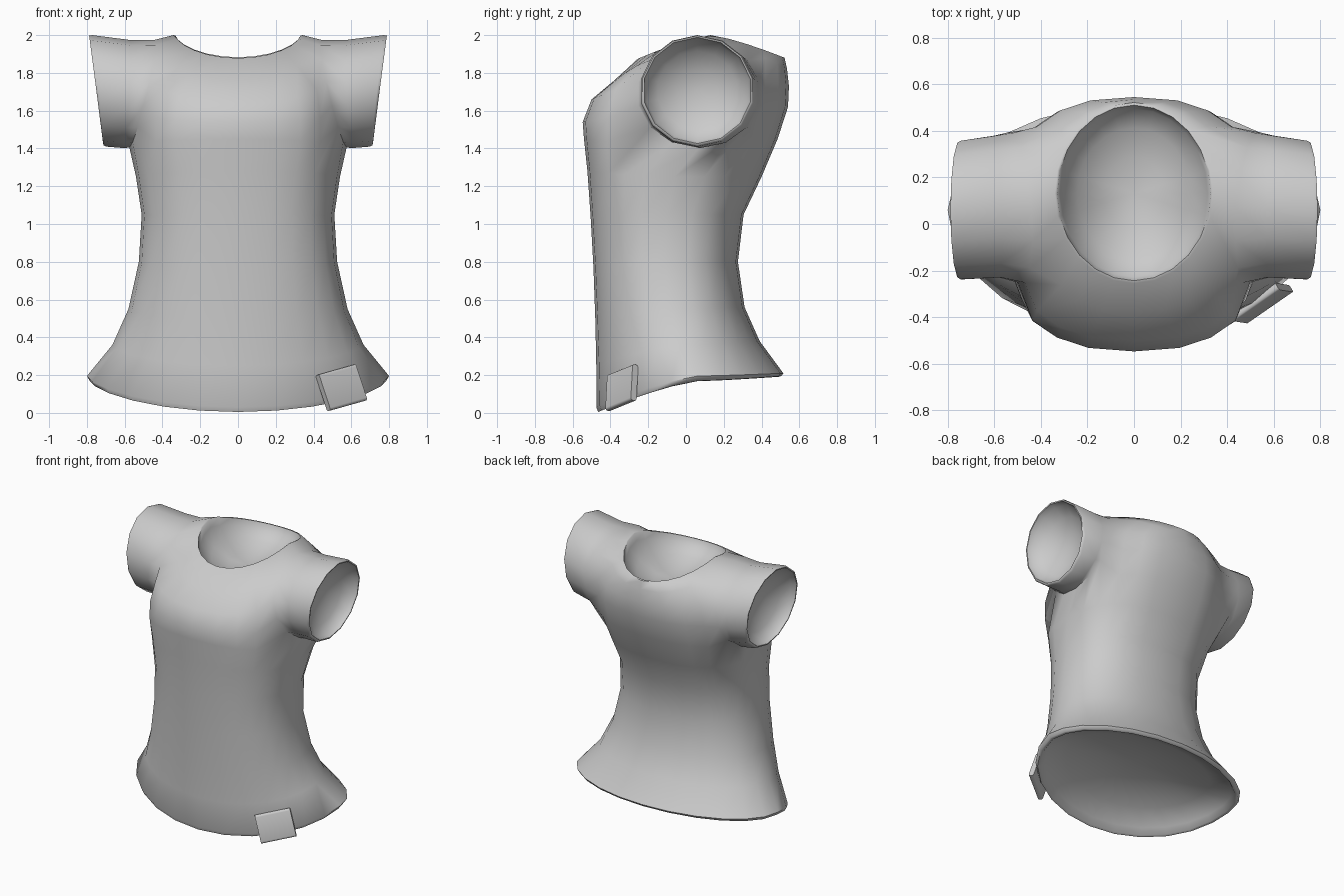
import bpy, bmesh, math
from mathutils import Vector, Matrix

if "Cube" in bpy.data.objects:
    bpy.data.objects.remove(bpy.data.objects["Cube"])

mat = bpy.data.materials.new("plain grey cloth")
mat.use_nodes = True
GREY = (0.6, 0.6, 0.6, 1)
mat.diffuse_color = GREY
mat.node_tree.nodes["Principled BSDF"].inputs["Base Color"].default_value = GREY

SEGS = 24


def finish(bm, name, angle):
    bmesh.ops.recalc_face_normals(bm, faces=bm.faces)
    mesh = bpy.data.meshes.new(name)
    bm.to_mesh(mesh)
    bm.free()
    obj = bpy.data.objects.new(name, mesh)
    bpy.context.collection.objects.link(obj)
    mesh.materials.append(mat)
    bpy.ops.object.select_all(action="DESELECT")
    obj.select_set(True)
    bpy.context.view_layer.objects.active = obj
    bpy.ops.object.shade_smooth_by_angle(angle=math.radians(angle))
    return obj


def bridge(bm, a, b):
    n = len(a)
    for i in range(n):
        k = (i + 1) % n
        bm.faces.new((a[i], a[k], b[k], b[i]))


def bowl(bm, rim, inward):
    """Close an opening with a thin lip and a shallow hollow."""
    centre = sum((v.co for v in rim), Vector()) / len(rim)
    last = rim
    for scale, depth in ((0.97, 0.0), (0.93, 0.25), (0.72, 0.6), (0.4, 0.9)):
        ring = []
        for v in rim:
            spoke = v.co - centre
            lift = spoke.project(inward)
            # The rim's rise and fall fades out towards the middle
            co = centre + (spoke - lift) * scale + lift * scale ** 2 + inward * depth
            ring.append(bm.verts.new(co))
        bridge(bm, last, ring)
        last = ring
    tip = bm.verts.new(centre + inward)
    for i, v in enumerate(last):
        bm.faces.new((v, last[(i + 1) % len(last)], tip))


def torso_ring(bm, w, front, mid, back, zf, zs, zb, p):
    ring = []
    for j in range(SEGS):
        a = math.tau * j / SEGS
        s, c = math.sin(a), -math.cos(a)
        x = math.copysign(abs(s) ** p, s) * w
        y = mid + ((front if c < 0 else back) - mid) * abs(c) ** p
        z = zs + ((zf if c < 0 else zb) - zs) * abs(c) ** 1.3
        ring.append(bm.verts.new((x, y, z)))
    return ring


# Torso: half width, then y at front, side and back, then z at front, side and back
bm = bmesh.new()
rings = [torso_ring(bm, *r) for r in (
    (0.785, -0.465, 0.06, 0.505, 0.005, 0.170, 0.195, 1.0),
    (0.80, -0.475, 0.06, 0.515, 0.03, 0.195, 0.21, 1.0),
    (0.665, -0.475, -0.03, 0.39, 0.25, 0.36, 0.38, 0.95),
    (0.58, -0.48, -0.08, 0.31, 0.49, 0.55, 0.56, 0.88),
    (0.525, -0.49, -0.11, 0.275, 0.77, 0.80, 0.80, 0.85),
    (0.51, -0.505, -0.10, 0.305, 1.04, 1.05, 1.05, 0.82),
    (0.54, -0.522, -0.06, 0.40, 1.28, 1.25, 1.25, 0.8),
    (0.575, -0.54, -0.03, 0.485, 1.45, 1.42, 1.45, 0.8),
    (0.575, -0.547, 0.0, 0.54, 1.54, 1.60, 1.62, 0.8),
    (0.55, -0.50, 0.02, 0.545, 1.66, 1.80, 1.73, 0.8),
    (0.42, -0.38, 0.08, 0.535, 1.76, 1.972, 1.82, 0.85),
    (0.34, -0.255, 0.13, 0.522, 1.875, 2.0, 1.88, 1.0),
)]
ARM_LOW, ARM_HIGH = 7, 10
for i in range(len(rings) - 1):
    for j in range(SEGS):
        if ARM_LOW <= i < ARM_HIGH and 4 <= j % 12 < 8:
            continue
        k = (j + 1) % SEGS
        bm.faces.new((rings[i][j], rings[i][k], rings[i + 1][k], rings[i + 1][j]))

# Armhole border, starting under the arm and going round by the back
hole = [(ARM_LOW, j) for j in (6, 7, 8)]
hole += [(i, 8) for i in range(ARM_LOW + 1, ARM_HIGH)]
hole += [(ARM_HIGH, j) for j in (8, 7, 6, 5, 4)]
hole += [(i, 4) for i in range(ARM_HIGH - 1, ARM_LOW, -1)]
hole += [(ARM_LOW, j) for j in (4, 5)]


def sleeve_point(side, n, low_x, high_x, back_x, cy, ry, cz, rz):
    a = math.tau * n / len(hole) - math.pi / 2
    s, c = math.sin(a), math.cos(a)
    x = low_x + (high_x - low_x) * (s + 1) / 2 + back_x * c
    return Vector((side * x, cy + ry * c, cz + rz * s))


# Sleeves: round off each armhole, then extend it outwards
for side in (1, -1):
    last = [rings[i][(side * j) % SEGS] for i, j in hole]
    for n, v in enumerate(last):
        v.co = sleeve_point(side, n, 0.575, 0.44, 0.025, 0.07, 0.33, 1.69, 0.285)
    for shape in (
        (0.605, 0.57, 0.01, 0.075, 0.312, 1.688, 0.286),
        (0.70, 0.772, 0, 0.06, 0.305, 1.705, 0.295),
        (0.712, 0.788, 0, 0.06, 0.297, 1.707, 0.29),
    ):
        ring = [bm.verts.new(sleeve_point(side, n, *shape)) for n in range(len(hole))]
        bridge(bm, last, ring)
        last = ring
    bowl(bm, last, Vector((-0.15 * side, 0, 0)))

# Neck and hem openings
bowl(bm, rings[-1], Vector((0, 0, -0.19)))
bowl(bm, rings[0], Vector((0, 0, 0.15)))
bmesh.ops.delete(bm, geom=[v for v in bm.verts if not v.link_faces], context="VERTS")
finish(bm, "shirt", 60)

# Small cloth tag folded over the hem
bm = bmesh.new()
bmesh.ops.create_cube(bm, size=1)
across = Vector((0.195, 0.135, 0.055))
up = Vector((-0.062, 0.01, 0.19))
out = across.cross(up).normalized()
basis = Matrix((across, up, out * 0.036)).transposed().to_4x4()
bm.transform(Matrix.Translation((0.548, -0.34, 0.133)) @ basis)
low = [e for e in bm.edges
       if abs((e.verts[0].co - e.verts[1].co).normalized().dot(across.normalized())) > 0.95]
bmesh.ops.bevel(bm, geom=low, offset=0.014, segments=3, affect="EDGES", profile=0.5)
finish(bm, "hem_tag", 40)
